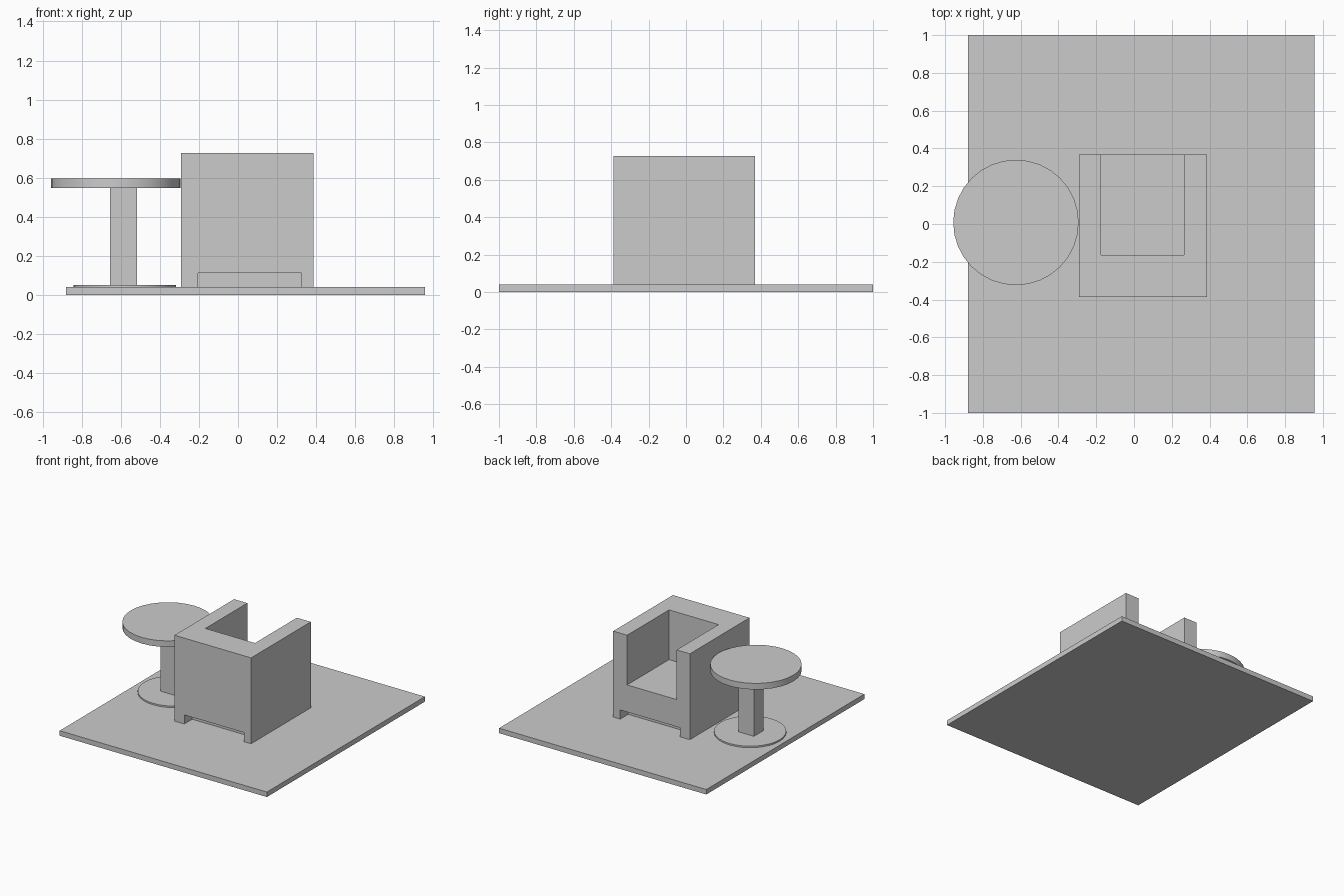
import bpy

if "Cube" in bpy.data.objects:
    bpy.data.objects.remove(bpy.data.objects["Cube"])


def box(name, lo, hi):
    """Box spanning two opposite corners, with clean scale."""
    size = [h - l for l, h in zip(lo, hi)]
    bpy.ops.mesh.primitive_cube_add(size=1, location=[(l + h) / 2 for l, h in zip(lo, hi)])
    ob = bpy.context.object
    ob.name = name
    ob.scale = size
    bpy.ops.object.transform_apply(location=False, rotation=False, scale=True)
    return ob


def disc(name, x, y, radius, z0, z1):
    """Thin round plate between two heights."""
    bpy.ops.mesh.primitive_cylinder_add(vertices=32, radius=radius, depth=z1 - z0,
                                        location=(x, y, (z0 + z1) / 2))
    ob = bpy.context.object
    ob.name = name
    bpy.ops.object.shade_smooth_by_angle()
    return ob


def cut(target, name, lo, hi):
    """Subtract a hidden box from the target."""
    cutter = box(name, lo, hi)
    cutter.hide_render = True
    cutter.display_type = 'WIRE'
    mod = target.modifiers.new(name, 'BOOLEAN')
    mod.operation = 'DIFFERENCE'
    mod.solver = 'EXACT'
    mod.object = cutter


# Rug
RUG_TOP = 0.04
box("rug", (-0.88, -1, 0), (0.956, 1, RUG_TOP))

# Armchair: solid block with a seat cavity and shallow toe recesses front and back
chair = box("armchair", (-0.292, -0.387, RUG_TOP), (0.387, 0.368, 0.728))
cut(chair, "seat_cavity_cutter", (-0.175, -0.163, 0.33), (0.264, 0.6, 0.9))
cut(chair, "front_recess_cutter", (-0.205, -0.6, -0.1), (0.325, -0.287, 0.113))
cut(chair, "back_recess_cutter", (-0.205, 0.268, -0.1), (0.325, 0.6, 0.113))

# Pedestal side table
disc("table_base", -0.579, 0.015, 0.262, RUG_TOP, 0.052)
box("table_column", (-0.654, -0.045, 0.052), (-0.516, 0.075, 0.548))
disc("table_top", -0.625, 0.008, 0.332, 0.548, 0.597)

# Hide cutters in the viewport too
for ob in bpy.data.objects:
    if ob.hide_render:
        ob.hide_set(True)
